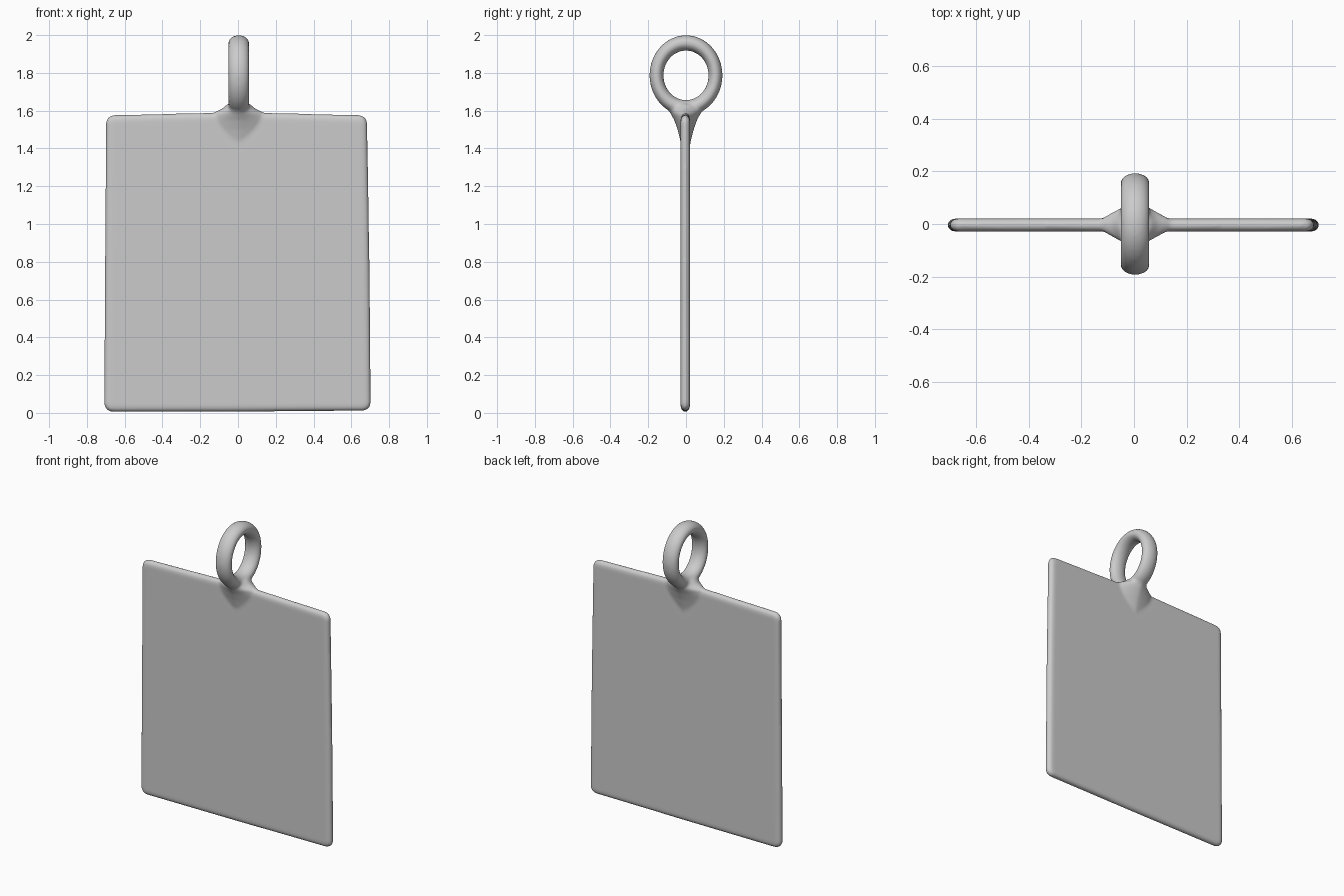
import bpy, bmesh
from math import sin, cos, pi, copysign

if "Cube" in bpy.data.objects:
    bpy.data.objects.remove(bpy.data.objects["Cube"])


def loft(name, loops):
    """Closed solid skinned through equal-length loops, capped at both ends."""
    bm = bmesh.new()
    rings = [[bm.verts.new(p) for p in loop] for loop in loops]
    n = len(rings[0])
    for a, b in zip(rings, rings[1:]):
        for i in range(n):
            j = (i + 1) % n
            bm.faces.new((a[i], a[j], b[j], b[i]))
    bm.faces.new(rings[0])
    bm.faces.new(rings[-1])
    bmesh.ops.recalc_face_normals(bm, faces=bm.faces[:])
    me = bpy.data.meshes.new(name)
    bm.to_mesh(me)
    bm.free()
    ob = bpy.data.objects.new(name, me)
    bpy.context.collection.objects.link(ob)
    return ob


# Plate: slightly uneven rectangle with round corners and round rim
R = 0.045
CORNERS = [(0.685, 1.577), (-0.700, 1.577), (-0.709, 0.005), (0.704, 0.010)]
MIDS = [(0.0, 1.593), (-0.705, 0.8), (0.0, 0.006), (0.697, 0.8)]


def outline(inset, y):
    pts = []
    for k, ((x, z), (mx, mz)) in enumerate(zip(CORNERS, MIDS)):
        cx, cz = x - copysign(R, x), z - copysign(R, z - 0.8)
        for i in range(7):
            a = (k + i / 6) * pi / 2
            pts.append((cx + (R - inset) * cos(a), y, cz + (R - inset) * sin(a)))
        n = (k + 1) * pi / 2
        pts.append((mx - inset * cos(n), y, mz - inset * sin(n)))
    return pts


angles = [-pi / 2 + pi * i / 10 for i in range(11)]
plate = loft("plate", [outline(0.032 * (1 - cos(a)), -0.004 + 0.025 * sin(a)) for a in angles])

# Hanging ring, standing across the plate
bpy.ops.mesh.primitive_torus_add(major_segments=72, minor_segments=28,
                                 major_radius=0.156, minor_radius=0.037,
                                 location=(0.004, 0, 1.787), rotation=(0, pi / 2, 0))
ring = bpy.context.object
ring.name = "ring"
ring.scale = (1.1, 1, 1.48)


# Neck: flared fillet between ring and plate (z, half width, half depth)
def section(z, rx, ry, p=1.3):
    e = 2 / p
    return [(0.004 + rx * copysign(abs(cos(t)) ** e, cos(t)),
             -0.002 + ry * copysign(abs(sin(t)) ** e, sin(t)), z)
            for t in (2 * pi * i / 40 for i in range(40))]


NECK = [(1.38, 0.05, 0.018), (1.44, 0.11, 0.028), (1.50, 0.15, 0.043),
        (1.55, 0.16, 0.061), (1.585, 0.145, 0.080), (1.61, 0.09, 0.100),
        (1.635, 0.06, 0.118)]
neck = loft("neck", [section(*s) for s in NECK])

# Fuse the parts into one soft cast piece
bpy.ops.object.select_all(action='DESELECT')
for ob in (plate, ring, neck):
    ob.select_set(True)
bpy.context.view_layer.objects.active = plate
bpy.ops.object.join()
plate.name = "tag_with_ring"
fuse = plate.modifiers.new("fuse", 'REMESH')
fuse.mode = 'VOXEL'
fuse.voxel_size = 0.008
fuse.use_smooth_shade = True
soft = plate.modifiers.new("soften", 'SMOOTH')
soft.factor = 0.5
soft.iterations = 8
